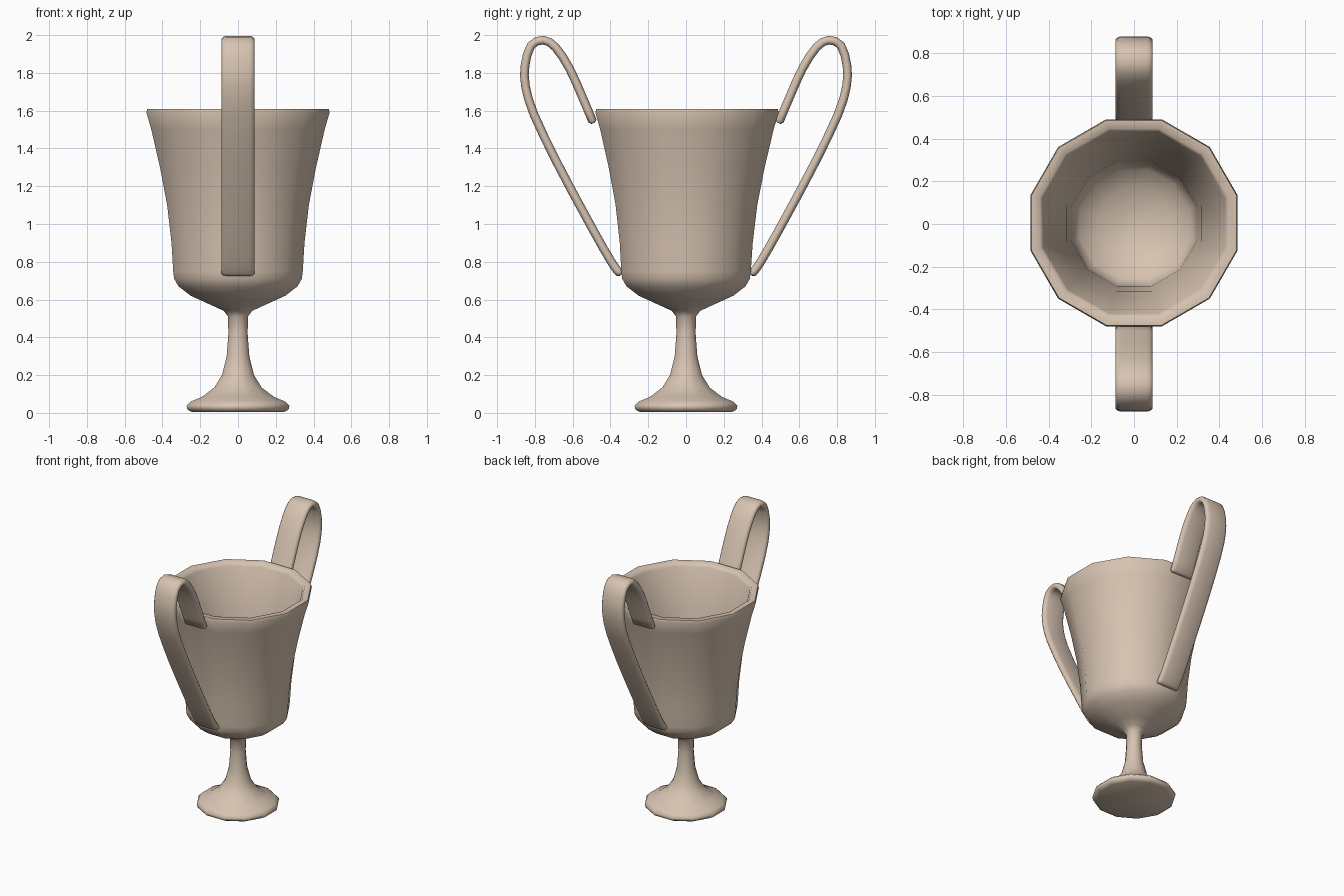
import bpy, bmesh, math
from mathutils import Vector

if "Cube" in bpy.data.objects:
    bpy.data.objects.remove(bpy.data.objects["Cube"], do_unlink=True)

SIDES = 12

clay = bpy.data.materials.new("warm beige")
clay.use_nodes = True
tone = (0.68, 0.55, 0.44, 1)
clay.diffuse_color = tone
clay.node_tree.nodes["Principled BSDF"].inputs["Base Color"].default_value = tone


def skin(bm, rings):
    """Join successive closed rings of points with quads and cap both ends."""
    loops = [[bm.verts.new(p) for p in ring] for ring in rings]
    for a, b in zip(loops, loops[1:]):
        n = len(a)
        for i in range(n):
            j = (i + 1) % n
            bm.faces.new((a[i], a[j], b[j], b[i]))
    bm.faces.new(loops[0][::-1])
    bm.faces.new(loops[-1])


def finish(name, bm):
    bmesh.ops.recalc_face_normals(bm, faces=bm.faces)
    mesh = bpy.data.meshes.new(name)
    bm.to_mesh(mesh)
    bm.free()
    mesh.materials.append(clay)
    obj = bpy.data.objects.new(name, mesh)
    bpy.context.collection.objects.link(obj)
    bpy.ops.object.select_all(action="DESELECT")
    obj.select_set(True)
    bpy.context.view_layer.objects.active = obj
    bpy.ops.object.shade_smooth_by_angle(angle=math.radians(62))
    return obj


def ring(r, z):
    # Flat sides face the axes; r is the distance to the middle of a side
    r /= math.cos(math.pi / SIDES)
    angles = [(i + 0.5) * math.tau / SIDES for i in range(SIDES)]
    lean = 0.006 * max(0, z - 0.7)
    return [(r * math.cos(a), r * math.sin(a) + lean, z) for a in angles]


def smooth_path(pts, steps):
    """Catmull-Rom curve through the points."""
    p = [2 * pts[0] - pts[1], *pts, 2 * pts[-1] - pts[-2]]
    out = []
    for a, b, c, d in zip(p, p[1:], p[2:], p[3:]):
        for s in range(steps):
            t = s / steps
            out.append(0.5 * (2 * b + (c - a) * t + (2 * a - 5 * b + 4 * c - d) * t**2
                              + (3 * b - a - 3 * c + d) * t**3))
    return out + [pts[-1]]


# Cup: foot, stem and bowl outside, then over the rim and down the inside
outside = [(0.245, 0.005), (0.268, 0.018), (0.272, 0.038), (0.25, 0.06), (0.19, 0.085),
           (0.125, 0.135), (0.085, 0.2), (0.06, 0.3), (0.051, 0.42), (0.053, 0.51),
           (0.075, 0.54), (0.14, 0.57), (0.25, 0.62), (0.315, 0.67), (0.338, 0.71),
           (0.343, 0.75), (0.352, 0.9), (0.375, 1.1), (0.413, 1.3), (0.459, 1.5),
           (0.485, 1.59), (0.48, 1.61)]
inside = [(0.44, 1.61), (0.425, 1.585), (0.355, 1.3), (0.317, 1.1), (0.294, 0.9),
          (0.284, 0.76), (0.255, 0.715), (0.17, 0.665), (0.06, 0.63)]
bm = bmesh.new()
skin(bm, [ring(r, z) for r, z in outside + inside])
finish("cup", bm)

# Handles: a flat strap swept along a loop, mirrored front to back
path = smooth_path([Vector((0, y, z)) for y, z in (
    (0.495, 1.545), (0.55, 1.675), (0.615, 1.82), (0.69, 1.935), (0.755, 1.973),
    (0.82, 1.945), (0.852, 1.84), (0.85, 1.73), (0.805, 1.58), (0.683, 1.325),
    (0.55, 1.075), (0.434, 0.865), (0.376, 0.77), (0.352, 0.742))], 2)
W, T = 0.087, 0.023
quarter = [(W, T * 0.35), (W - 0.008, T * 0.75), (W - 0.025, T)]
section = (quarter + [(-x, h) for x, h in quarter[::-1]]
           + [(-x, -h) for x, h in quarter] + [(x, -h) for x, h in quarter[::-1]])


def strap_ring(point, tangent, scale):
    side = Vector((0, -tangent.z, tangent.y))
    return [point + Vector((x - math.copysign(0.012 * (1 - scale), x), 0, 0)) + side * h * scale
            for x, h in section]


for name, sign in (("front_handle", -1), ("back_handle", 1)):
    rings = []
    last = len(path) - 1
    for i, p in enumerate(path):
        t = (path[min(i + 1, last)] - path[max(i - 1, 0)]).normalized()
        if i == 0:
            rings.append(strap_ring(p - t * 0.012, t, 0.45))
        rings.append(strap_ring(p, t, 1))
        if i == last:
            rings.append(strap_ring(p + t * 0.014, t, 0.45))
    bm = bmesh.new()
    skin(bm, [[Vector((v.x, v.y * sign, v.z)) for v in r] for r in rings])
    finish(name, bm)
